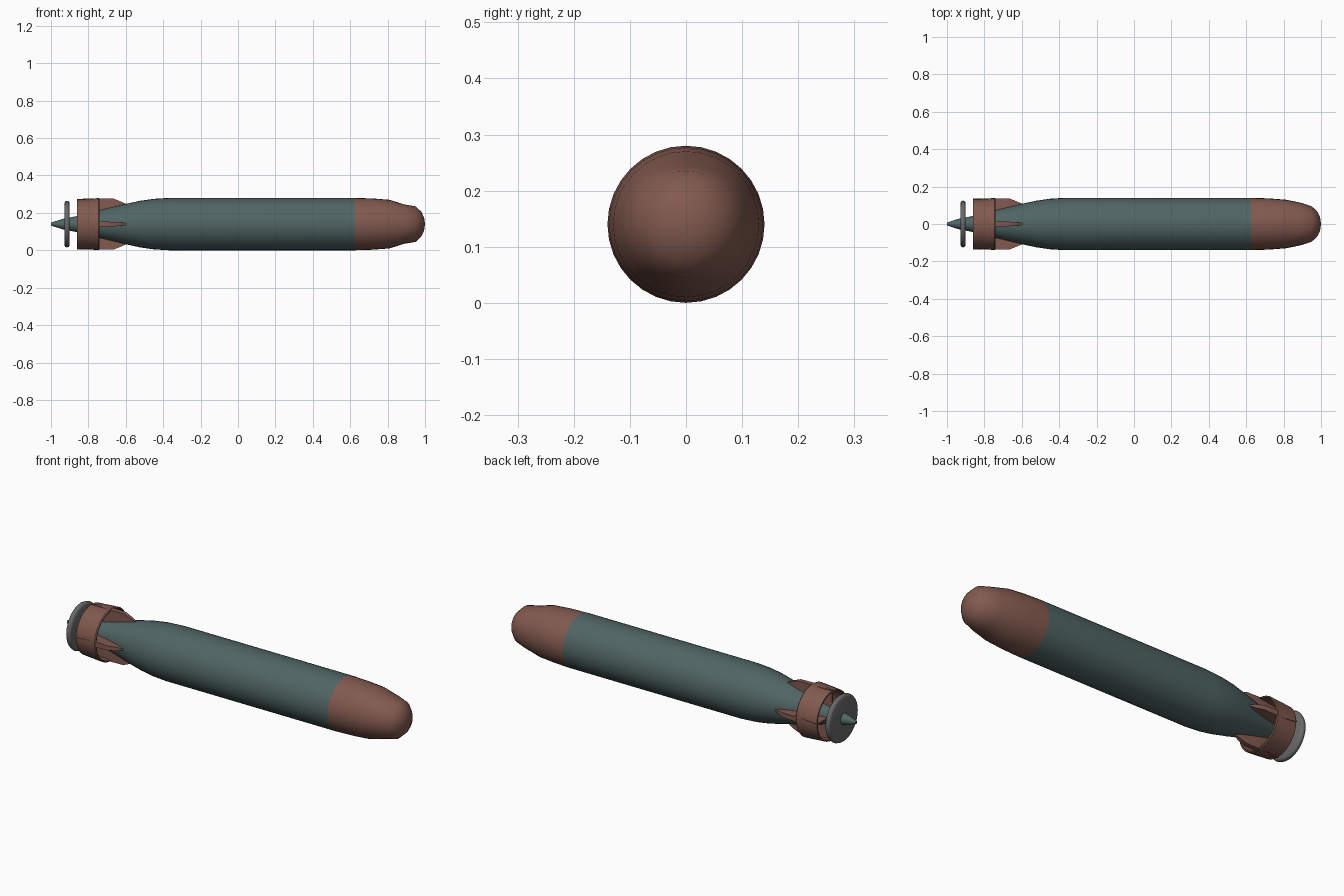
import bpy, bmesh, math
from mathutils import Matrix, Vector

if "Cube" in bpy.data.objects:
    bpy.data.objects.remove(bpy.data.objects["Cube"])

SEG = 32
AXIS_Z = 0.14


def material(name, rgb):
    m = bpy.data.materials.new(name)
    m.diffuse_color = (*rgb, 1)
    m.use_nodes = True
    m.node_tree.nodes["Principled BSDF"].inputs["Base Color"].default_value = m.diffuse_color
    return m


TEAL = material("dark teal paint", (0.080, 0.130, 0.126))
BROWN = material("red brown paint", (0.222, 0.102, 0.078))
GREY = material("propeller grey", (0.14, 0.14, 0.14))


def finish(name, bm, mats, smooth=35):
    bmesh.ops.recalc_face_normals(bm, faces=bm.faces)
    me = bpy.data.meshes.new(name)
    bm.to_mesh(me)
    bm.free()
    ob = bpy.data.objects.new(name, me)
    ob.location.z = AXIS_Z
    bpy.context.collection.objects.link(ob)
    for m in mats:
        me.materials.append(m)
    bpy.ops.object.select_all(action='DESELECT')
    ob.select_set(True)
    bpy.context.view_layer.objects.active = ob
    bpy.ops.object.shade_smooth_by_angle(angle=math.radians(smooth))
    return ob


def lathe(profile, closed=False):
    """Revolve (x, radius) points about the x axis."""
    bm = bmesh.new()
    rings = []
    for x, r in profile:
        if r == 0:
            rings.append([bm.verts.new((x, 0, 0))] * SEG)
        else:
            rings.append([bm.verts.new((x, r * math.sin(a), r * math.cos(a)))
                          for a in (math.tau * i / SEG for i in range(SEG))])
    pairs = list(zip(rings, rings[1:]))
    if closed:
        pairs.append((rings[-1], rings[0]))
    for a, b in pairs:
        for i in range(SEG):
            j = (i + 1) % SEG
            loop = list(dict.fromkeys((a[i], a[j], b[j], b[i])))
            bm.faces.new(loop)
    return bm


# Hull with tail cone, and nose painted brown
hull = lathe([(-1, 0), (-1, 0.008), (-0.94, 0.027), (-0.86, 0.043), (-0.74, 0.075),
              (-0.6, 0.108), (-0.52, 0.125), (-0.45, 0.135), (-0.37, 0.14),
              (0.625, 0.14), (0.72, 0.137), (0.81, 0.130), (0.89, 0.114),
              (0.95, 0.095), (0.98, 0.066), (0.995, 0.035), (1, 0)])
for v in hull.verts:  # slight pinch on the top and bottom of the nose
    if 0.85 < v.co.x < 0.93:
        c = abs(v.co.z) / math.hypot(v.co.y, v.co.z)
        v.co.z *= 1 - 0.08 * c ** 4
for f in hull.faces:
    f.material_index = int(f.calc_center_median().x > 0.625)
finish("hull", hull, [TEAL, BROWN])

# Hollow shroud ring around the tail
finish("shroud_ring", lathe([(-0.86, 0.131), (-0.745, 0.139), (-0.74, 0.135),
                             (-0.74, 0.130), (-0.86, 0.123)], closed=True), [BROWN])

# Four tapered fins: (x, half thickness, outer radius)
FIN = [(-0.60, 0.004, 0.109), (-0.625, 0.009, 0.120), (-0.665, 0.012, 0.136),
       (-0.74, 0.014, 0.137), (-0.80, 0.011, 0.136), (-0.86, 0.003, 0.135)]
bm = bmesh.new()
for k in range(4):
    rot = Matrix.Rotation(k * math.pi / 2, 3, 'X')
    secs = [[bm.verts.new(rot @ Vector(p)) for p in
             ((x, -t, 0.03), (x, t, 0.03), (x, t, r), (x, -t, r))] for x, t, r in FIN]
    for a, b in zip(secs, secs[1:]):
        for i in range(4):
            j = (i + 1) % 4
            bm.faces.new((a[i], a[j], b[j], b[i]))
    bm.faces.new(secs[0])
    bm.faces.new(secs[-1])
finish("tail_fins", bm, [BROWN], 30)

# Propeller disc with rounded rim
finish("propeller_disc", lathe([(-0.928, 0), (-0.928, 0.112), (-0.924, 0.121), (-0.914, 0.125),
                                (-0.904, 0.121), (-0.90, 0.112), (-0.90, 0)]), [GREY], 50)
